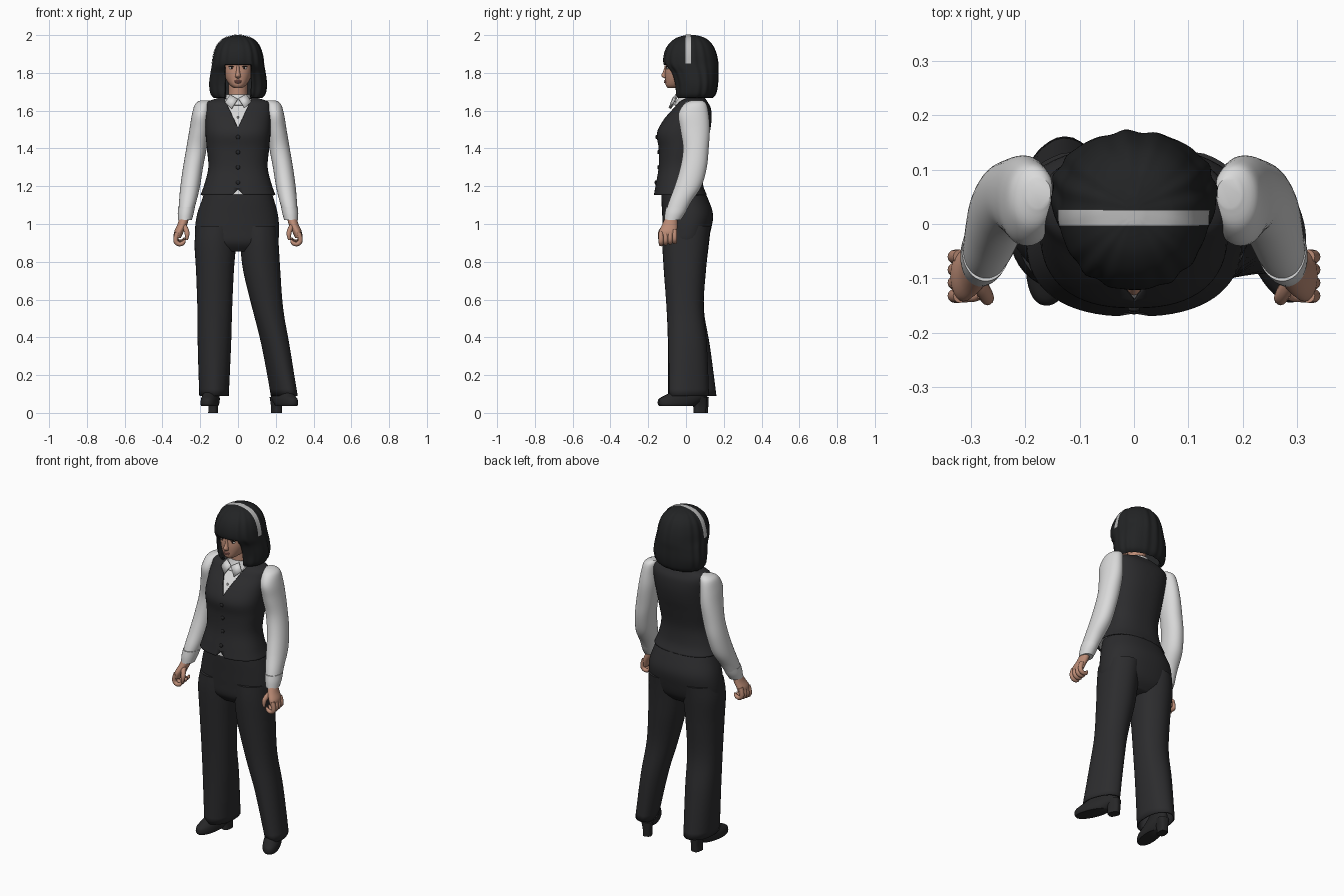
import bpy, bmesh
from math import sin, cos, pi, copysign
from mathutils import Vector

if "Cube" in bpy.data.objects:
    bpy.data.objects.remove(bpy.data.objects["Cube"])


def material(name, r, g, b):
    mat = bpy.data.materials.new(name)
    mat.use_nodes = True
    mat.diffuse_color = (r, g, b, 1)
    mat.node_tree.nodes["Principled BSDF"].inputs["Base Color"].default_value = (r, g, b, 1)
    return mat


SUIT = material("charcoal cloth", .025, .025, .027)
HAIR = material("black hair", .016, .017, .018)
SHOE = material("black leather", .02, .02, .021)
SHIRT = material("white cotton", .7, .7, .7)
SKIN = material("skin", .5, .26, .18)
LIPS = material("lips", .42, .17, .14)
BAND = material("grey headband", .5, .5, .5)
EYE = material("eye white", .6, .58, .56)
IRIS = material("dark iris", .02, .012, .01)
parts = []


def add_object(name, mesh, mat):
    obj = bpy.data.objects.new(name, mesh)
    bpy.context.collection.objects.link(obj)
    mesh.materials.append(mat)
    parts.append(obj)
    return obj


def blend(a, b, c, d, t):
    """Smooth curve from b to c."""
    return b + t / 2 * (c - a + t * (2 * a - 5 * b + 4 * c - d + t * (3 * (b - c) + d - a)))


def loft(name, rings, mat, sides=40, power=2.0, caps=True, ripple=0, crease=0, thick=0, steps=5):
    """Smooth body through rings of (height, centre x, half width, front y, back y, twist)."""
    rings = sorted(tuple(r) + (0,) * (6 - len(r)) for r in rings)
    path = []
    for i in range(len(rings) - 1):
        four = [rings[max(0, min(len(rings) - 1, i + k))] for k in (-1, 0, 1, 2)]
        path += [[blend(*v, s / steps) for v in zip(*four)] for s in range(steps)]
    path.append(rings[-1])
    bm = bmesh.new()
    loops = []
    for z, cx, hw, front, back, twist in path:
        loop = []
        for j in range(sides):
            a = 2 * pi * j / sides
            wave = 1 + ripple * sin(16 * a) * (1 + sin(5 * a)) / 2
            x = hw * wave * copysign(abs(cos(a)) ** (2 / power), cos(a))
            y = (back - front) / 2 * wave * copysign(abs(sin(a)) ** (2 / power), sin(a))
            y *= 1 + crease * abs(sin(a)) ** 20
            loop.append(bm.verts.new((cx + x * cos(twist) - y * sin(twist),
                                      (front + back) / 2 + x * sin(twist) + y * cos(twist), z)))
        loops.append(loop)
    for low, high in zip(loops, loops[1:]):
        for j in range(sides):
            k = (j + 1) % sides
            bm.faces.new((low[j], low[k], high[k], high[j]))
    if caps is True:
        bm.faces.new(loops[0][::-1])
    if caps:
        bm.faces.new(loops[-1])
    mesh = bpy.data.meshes.new(name)
    bm.to_mesh(mesh)
    bm.free()
    obj = add_object(name, mesh, mat)
    if thick:
        shell = obj.modifiers.new("thickness", "SOLIDIFY")
        shell.thickness, shell.offset = thick, -1
    return obj


def trim(obj, planes, unwanted, grow=0):
    """Cut clean edges along planes, then drop the faces the rule picks."""
    bm = bmesh.new()
    bm.from_mesh(obj.data)
    for point, normal in planes:
        bmesh.ops.bisect_plane(bm, geom=bm.verts[:] + bm.edges[:] + bm.faces[:],
                               plane_co=point, plane_no=normal)
    doomed = [f for f in bm.faces if unwanted(f.calc_center_median())]
    bmesh.ops.delete(bm, geom=doomed, context="FACES")
    bm.normal_update()
    for v in bm.verts:
        v.co += v.normal * grow
    bm.to_mesh(obj.data)
    bm.free()


def ball(name, place, size, mat):
    bm = bmesh.new()
    bmesh.ops.create_uvsphere(bm, u_segments=16, v_segments=10, radius=1)
    bmesh.ops.scale(bm, vec=size, verts=bm.verts)
    bmesh.ops.translate(bm, vec=place, verts=bm.verts)
    mesh = bpy.data.meshes.new(name)
    bm.to_mesh(mesh)
    bm.free()
    return add_object(name, mesh, mat)


def tubes(name, paths, radii, mat):
    curve = bpy.data.curves.new(name, "CURVE")
    curve.dimensions, curve.bevel_depth, curve.use_fill_caps = "3D", 1, True
    for path in paths:
        line = curve.splines.new("NURBS")
        line.points.add(len(path) - 1)
        line.use_endpoint_u, line.order_u = True, 3
        for point, place, radius in zip(line.points, path, radii):
            point.co, point.radius = (*place, 1), radius
    temp = bpy.data.objects.new(name + "_path", curve)
    mesh = bpy.data.meshes.new_from_object(temp)
    bpy.data.objects.remove(temp)
    mesh.materials.clear()
    return add_object(name, mesh, mat)


# Waistcoat with V neck and notched hem, over a shirt body
torso = [(1.155, 0, .198, -.17, .11), (1.21, 0, .178, -.16, .09), (1.3, 0, .157, -.145, .085),
         (1.4, 0, .165, -.145, .105), (1.48, 0, .172, -.154, .125), (1.55, 0, .175, -.12, .135),
         (1.61, 0, .176, -.07, .132), (1.645, 0, .165, -.04, .115), (1.668, 0, .1, -.005, .1)]
vest = loft("waistcoat", torso, SUIT, sides=64, power=2.4, caps="top", thick=.008)
neckline = [((0, 0, 1.51), (.15, 0, -.07 * s)) for s in (1, -1)]
neckline = [((0, 0, 1.51), (s * .15, 0, -.07)) for s in (1, -1)]
notch = [((0, 0, 1.185), (s, 0, 1)) for s in (1, -1)]
trim(vest, neckline + notch, lambda c: c.y < .03 and (
    c.z > 1.51 + abs(c.x) * 2.14 or c.z < 1.185 - abs(c.x)))
loft("shirt_body", [(z, x, w - .012, f + .012, b - .012) for z, x, w, f, b in torso],
     SHIRT, sides=64, power=2.4)
for n, (z, y) in enumerate([(1.46, -.156), (1.38, -.146), (1.3, -.146), (1.22, -.16)]):
    ball(f"waistcoat_button_{n}", (0, y, z), (.011, .006, .011), SHOE)
ball("shirt_button", (0, -.1, 1.565), (.006, .006, .006), EYE)

# Shirt collar
loft("collar_band", [(1.63, 0, .078, -.062, .108), (1.66, 0, .068, -.045, .1),
                     (1.685, 0, .062, -.035, .092)], SHIRT, caps=False, thick=.006)
for side, s in (("left", 1), ("right", -1)):
    outline = [(.002, 1.662), (.042, 1.685), (.07, 1.645), (.034, 1.612)]
    bm = bmesh.new()
    bm.faces.new([bm.verts.new((s * x, -.056 - (1.685 - z) * .5 + x * .2, z)) for x, z in outline])
    mesh = bpy.data.meshes.new("collar_wing")
    bm.to_mesh(mesh)
    bm.free()
    add_object(side + "_collar_wing", mesh, SHIRT).modifiers.new("thickness", "SOLIDIFY").thickness = .007

# Trousers
loft("trouser_hips", [(1.2, 0, .165, -.13, .085), (1.13, 0, .19, -.13, .118),
                      (1.05, -.003, .214, -.126, .143), (.97, -.005, .222, -.122, .132),
                      (.9, -.005, .212, -.115, .11), (.855, -.005, .15, -.08, .07)],
     SUIT, sides=56, power=2.3)
loft("right_trouser_leg", [(.99, -.113, .104, -.118, .126), (.9, -.12, .11, -.12, .116),
                           (.75, -.122, .1, -.112, .1), (.55, -.123, .092, -.098, .09),
                           (.35, -.125, .088, -.09, .122), (.09, -.127, .078, -.088, .155)],
     SUIT, power=2.3, crease=.05, caps="top", thick=.008)
loft("left_trouser_leg", [(.99, .108, .102, -.118, .126), (.9, .113, .102, -.12, .114),
                          (.75, .126, .098, -.112, .1), (.55, .158, .081, -.098, .088, .1),
                          (.35, .2, .07, -.09, .108, .25), (.09, .245, .06, -.09, .122, .38)],
     SUIT, power=2.3, crease=.05, caps="top", thick=.008)

# Heeled shoes
for side, pivot, turn in (("left", (.205, .07, 0), .42), ("right", (-.132, .08, 0), -.14)):
    shoe = loft(side + "_shoe", [(.036, 0, .042, -.225, -.03), (.05, 0, .047, -.232, -.01),
                                 (.075, 0, .046, -.225, .025), (.1, 0, .04, -.18, .035),
                                 (.14, 0, .034, -.11, .025)], SHOE, power=2.2)
    heel = loft(side + "_heel", [(0, 0, .025, -.03, .035), (.04, 0, .025, -.032, .038),
                                 (.085, 0, .034, -.05, .04)], SHOE, power=3)
    for obj in (shoe, heel):
        obj.location, obj.rotation_euler.z = pivot, turn

# Sleeves, cuffs and half-closed hands
for side, s in (("left", 1), ("right", -1)):
    loft(side + "_sleeve", [(z, s * x, w, f, b) for z, x, w, f, b in (
        (1.655, .175, .022, .03, .085), (1.635, .186, .041, -.01, .108), (1.58, .195, .049, -.04, .12),
        (1.5, .204, .053, -.03, .126), (1.4, .22, .054, -.016, .12), (1.3, .238, .053, -.03, .11),
        (1.2, .253, .052, -.06, .082), (1.12, .266, .046, -.09, .03), (1.07, .275, .04, -.105, .002))],
         SHIRT, power=2.1)
    loft(side + "_cuff", [(1.09, s * .272, .044, -.105, .012), (1.055, s * .277, .042, -.112, -.005),
                          (1.02, s * .281, .036, -.115, -.028)], SHIRT, thick=.006)
    loft(side + "_palm", [(1.05, s * .281, .025, -.1, -.045), (1., s * .294, .026, -.125, -.045),
                          (.96, s * .312, .025, -.142, -.048), (.925, s * .318, .015, -.138, -.055)],
         SKIN, sides=24)
    fingers = [[(s * x, -.132 + n * .024, z + n * .004) for x, z in
                ((.32, .955), (.336, .915), (.315, .89), (.285, .9), (.283, .917))] for n in range(4)]
    tubes(side + "_fingers", fingers, (.013, .013, .012, .011, .005), SKIN)
    tubes(side + "_thumb", [[(s * .293, -.095, 1.0), (s * .272, -.13, .97),
                             (s * .268, -.14, .935), (s * .272, -.14, .915)]],
          (.015, .014, .012, .005), SKIN)

# Head, neck and face
loft("neck", [(1.6, 0, .06, -.03, .09), (1.68, 0, .05, -.03, .075), (1.76, 0, .05, -.03, .075)], SKIN)
loft("head", [(1.72, 0, .022, -.096, -.03), (1.735, 0, .043, -.107, .02), (1.765, 0, .063, -.11, .06),
              (1.8, 0, .075, -.111, .09), (1.84, 0, .08, -.107, .11), (1.9, 0, .085, -.1, .12),
              (1.96, 0, .06, -.06, .09)], SKIN, power=2.3)
loft("nose", [(1.84, 0, .007, -.112, -.09), (1.81, 0, .01, -.12, -.09), (1.787, 0, .014, -.131, -.09),
              (1.777, 0, .014, -.124, -.09), (1.771, 0, .007, -.112, -.09)], SKIN, sides=16)
ball("upper_lip", (0, -.108, 1.757), (.02, .008, .005), LIPS)
ball("lower_lip", (0, -.107, 1.75), (.016, .009, .006), LIPS)
for side, s in (("left", 1), ("right", -1)):
    ball(side + "_eye", (s * .033, -.095, 1.825), (.015, .009, .007), EYE)
    ball(side + "_iris", (s * .033, -.101, 1.826), (.006, .005, .006), IRIS)
    ball(side + "_lash_line", (s * .033, -.1, 1.833), (.017, .007, .003), IRIS)

# Bobbed hair with a fringe opening, and a headband lifted from its surface
bob = [(1.668, 0, .128, -.055, .14), (1.69, 0, .145, -.062, .158), (1.74, 0, .152, -.066, .168),
       (1.8, 0, .145, -.085, .17), (1.845, 0, .137, -.118, .17), (1.9, 0, .128, -.117, .16),
       (1.95, 0, .108, -.094, .138), (1.985, 0, .07, -.052, .1), (2.0, 0, .015, .0, .05)]
style = dict(sides=112, power=2.15, ripple=.025, caps="top")
hair = loft("bobbed_hair", bob, HAIR, thick=.014, **style)
trim(hair, [((.07, 0, 0), (1, 0, 0)), ((-.07, 0, 0), (1, 0, 0)), ((0, 0, 1.843), (0, 0, 1))],
     lambda c: c.y < .01 and abs(c.x) < .07 and c.z < 1.843)
band = loft("headband", bob, BAND, **style)
trim(band, [((0, y, 0), (0, 1, 0)) for y in (-.003, .026)] + [((0, 0, 1.85), (0, 0, 1))],
     lambda c: not -.003 < c.y < .026 or c.z < 1.85, grow=.003)

# Smooth shading with crisp edges
bpy.ops.object.select_all(action="DESELECT")
for obj in parts:
    obj.select_set(True)
bpy.context.view_layer.objects.active = parts[0]
bpy.ops.object.shade_smooth_by_angle(angle=.8)
